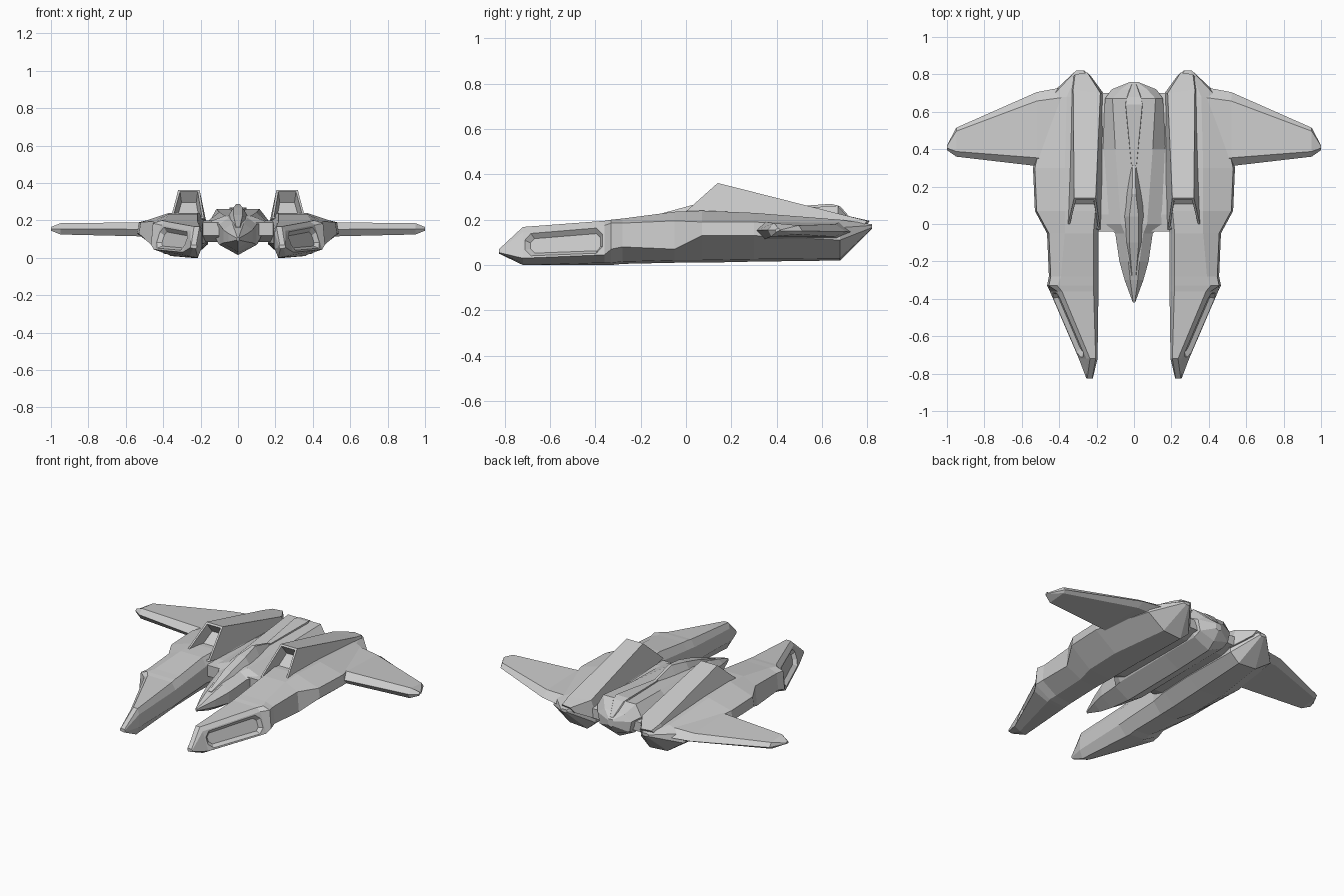
import bpy, bmesh

if "Cube" in bpy.data.objects:
    bpy.data.objects.remove(bpy.data.objects["Cube"])


def loft(rings):
    """Skin closed rings of 3D points and cap both ends."""
    bm = bmesh.new()
    vs = [[bm.verts.new(p) for p in r] for r in rings]
    n = len(vs[0])
    faces = {}
    for i in range(len(vs) - 1):
        for k in range(n):
            j = (k + 1) % n
            faces[i, k] = bm.faces.new((vs[i][k], vs[i][j], vs[i + 1][j], vs[i + 1][k]))
    faces["start"] = bm.faces.new(vs[0])
    faces["end"] = bm.faces.new(vs[-1])
    bmesh.ops.recalc_face_normals(bm, faces=bm.faces[:])
    return bm, faces


def finish(name, bm, mirror=False):
    me = bpy.data.meshes.new(name)
    bm.to_mesh(me)
    bm.free()
    ob = bpy.data.objects.new(name, me)
    bpy.context.collection.objects.link(ob)
    if mirror:
        ob.modifiers.new("mirror", 'MIRROR').use_axis[0] = True
    return ob


def recess(bm, face, rim, depth, corner=0.0, lip=0.012):
    """Inset a face, optionally clip its corners, then sink it."""
    bmesh.ops.inset_individual(bm, faces=[face], thickness=rim, depth=0)
    if corner:
        c = face.calc_center_median().copy()
        bmesh.ops.bevel(bm, geom=face.verts[:], offset=corner, segments=1,
                        affect='VERTICES')
        face = min(bm.faces, key=lambda f: (f.calc_center_median() - c).length)
    bmesh.ops.inset_individual(bm, faces=[face], thickness=lip, depth=-depth)


# Side pods: y, inner x, outer x, upper outer x, top x, bottom z, low z, high z, top z
pod_sections = [
    (-.825, .22, .255, .255, .25, .05, .055, .065, .07),
    (-.72, .195, .295, .255, .235, .0, .03, .145, .168),
    (-.36, .19, .45, .41, .385, .0, .045, .175, .195),
    (-.33, .19, .465, .455, .41, .0, .07, .185, .20),
    (-.28, .19, .455, .445, .39, .005, .08, .185, .205),
    (-.05, .19, .465, .455, .37, .01, .07, .195, .235),
    (.07, .17, .53, .52, .37, .01, .13, .19, .24),
    (.30, .16, .54, .53, .37, .015, .13, .19, .23),
    (.68, .16, .46, .44, .36, .02, .11, .165, .20),
    (.82, .265, .31, .31, .30, .16, .165, .175, .18),
]
rings = []
for y, xi, xo, xh, xt, zb, zl, zh, zt in pod_sections:
    w, h = xo - xi, zt - zb
    pts = [(xi, zb + .3 * h), (xi + .2 * w, zb), (xi + .62 * w, zb + .05 * h), (xo, zl),
           (xh, zh), (xt, zt), (xi + .1 * w, zt), (xi, zb + .78 * h)]
    rings.append([(x, y, z) for x, z in pts])
bm, faces = loft(rings)
recess(bm, faces[1, 3], .013, .022, .03, .02)
finish("side_pods", bm, True)

# Tall intakes sloping back into fins
bm, faces = loft([
    [(.18, -.03, .21), (.36, -.03, .21), (.32, .14, .362), (.205, .14, .362)],
    [(.15, .68, .10), (.355, .70, .13), (.325, .72, .215), (.18, .70, .22)],
    [(.23, .79, .16), (.34, .77, .16), (.315, .80, .195), (.25, .81, .195)],
])
recess(bm, faces["start"], .016, .07)
finish("intake_fins", bm, True)

# Wings: x, leading y, trailing y, bottom z, top z
rings = []
for x, a, b, zb, zt in [(.36, .27, .735, .10, .20), (.52, .31, .705, .115, .19),
                        (.95, .36, .515, .125, .185), (1.0, .395, .42, .145, .165)]:
    m, c = (zb + zt) / 2, b - a
    rings.append([(x, a, m), (x, a + .07 * c ** .5, zt),
                  (x, b - .12 * c, zt - .01), (x, b, m - .005),
                  (x, b - .12 * c, zb + .01), (x, a + .1 * c, zb)])
bm, _ = loft(rings)
finish("wings", bm, True)

# Centre fuselage: y, half width, keel z, low z, high z, top half width, top z
rings = []
for y, w, zb, zl, zh, wt, zt in [
        (-.42, .006, .09, .095, .105, .004, .11),
        (-.30, .05, .05, .085, .13, .02, .155),
        (-.20, .078, .03, .08, .15, .03, .185),
        (-.05, .10, .015, .07, .18, .05, .215),
        (.0, .16, .015, .075, .19, .07, .225),
        (.40, .17, .02, .08, .19, .10, .245),
        (.67, .155, .03, .08, .19, .115, .262),
        (.72, .12, .07, .10, .17, .07, .205),
        (.76, .02, .12, .13, .16, .015, .17)]:
    wl = min(w, .105)
    rings.append([(0, y, zb), (wl, y, zl), (w, y, zh), (wt, y, zt),
                  (-wt, y, zt), (-w, y, zh), (-wl, y, zl)])
bm, _ = loft(rings)
finish("fuselage", bm)


def ridge(name, sections):
    """Tapered ridge: y, base half width, top half width, base z, top z."""
    bm, _ = loft([[(-w, y, zb), (w, y, zb), (t, y, zt), (-t, y, zt)]
                  for y, w, t, zb, zt in sections])
    finish(name, bm)


# Bridge joining fuselage and pods, then canopy and rear spine
ridge("pod_bridge", [(-.04, .20, .19, .12, .19), (.05, .20, .19, .085, .20),
                     (.60, .20, .19, .085, .19), (.70, .18, .17, .11, .17)])
ridge("canopy", [(-.28, .022, .01, .13, .165), (-.10, .065, .025, .16, .23),
                 (.04, .08, .025, .18, .268), (.16, .06, .01, .19, .288),
                 (.34, .03, .006, .2, .24)])
ridge("rear_spine", [(.22, .01, .004, .20, .24), (.64, .055, .045, .20, .27),
                     (.68, .055, .035, .19, .26), (.75, .02, .01, .15, .18)])
